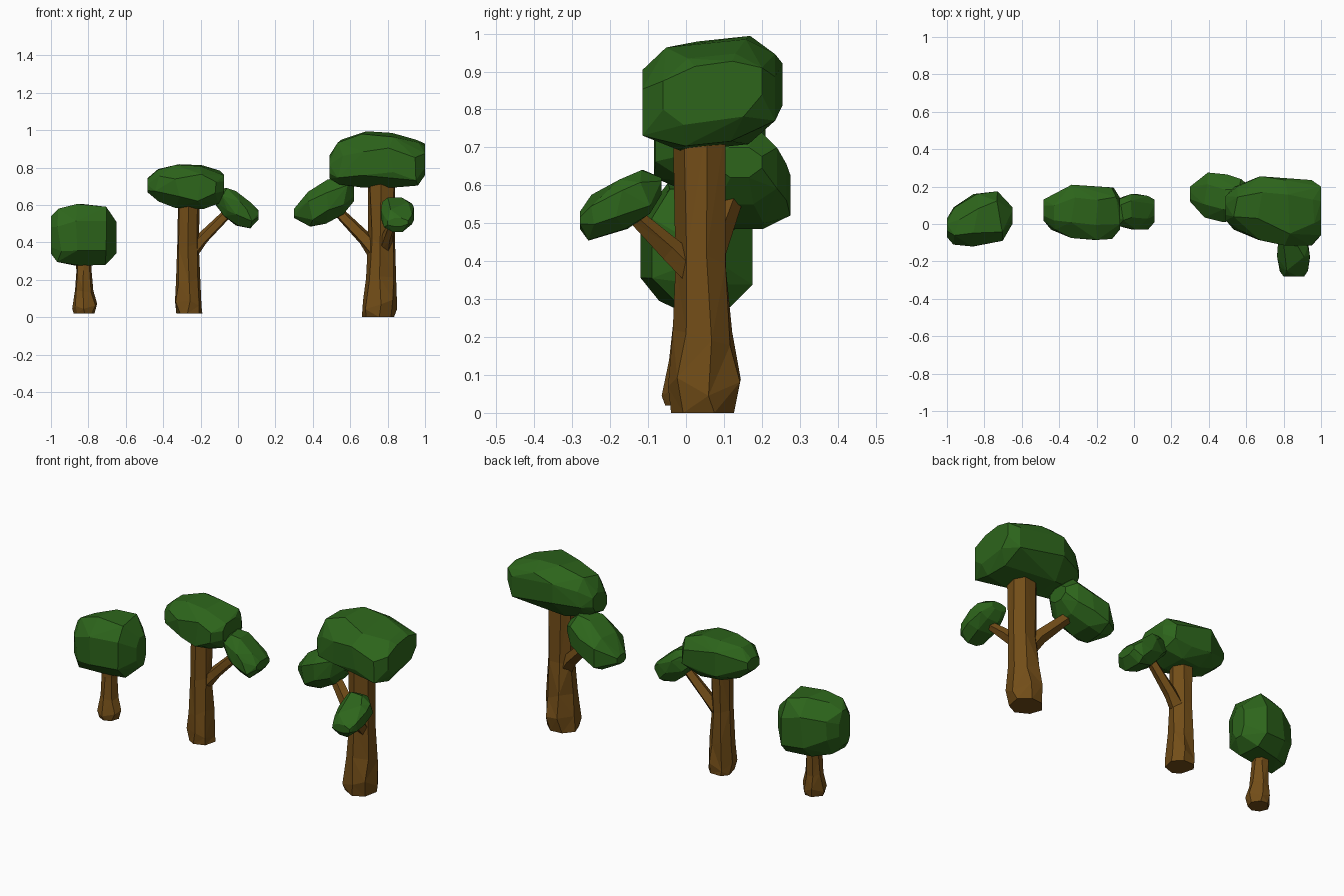
import bpy, bmesh, math, random
from mathutils import Vector

if "Cube" in bpy.data.objects:
    bpy.data.objects.remove(bpy.data.objects["Cube"])

random.seed(4)


def material(name, color):
    m = bpy.data.materials.new(name)
    m.diffuse_color = (*color, 1)
    m.use_nodes = True
    m.node_tree.nodes["Principled BSDF"].inputs["Base Color"].default_value = m.diffuse_color
    return m


LEAF = material("leaf green", (0.026, 0.13, 0.011))
BARK = material("bark brown", (0.17, 0.075, 0.009))


def finish(name, bm, mat):
    bmesh.ops.recalc_face_normals(bm, faces=bm.faces)
    mesh = bpy.data.meshes.new(name)
    bm.to_mesh(mesh)
    bm.free()
    mesh.materials.append(mat)
    ob = bpy.data.objects.new(name, mesh)
    bpy.context.collection.objects.link(ob)
    return ob


def canopy(name, stations, axis="x", skew=0.0, box=0.48, jitter=0.018):
    """Faceted leaf clump: chamfered rings (pos, lo, hi, zlo, zhi) wrapped in a hull."""
    ring = [(1, box), (box, 1), (-box, 1), (-1, box),
            (-1, -box), (-box, -1), (box, -1), (1, -box)]
    bm = bmesh.new()
    for i, (p, lo, hi, z0, z1) in enumerate(stations):
        inner = 0 < i < len(stations) - 1
        for u, w in ring:
            # slide corners along the box sides so the facets look hand cut
            if abs(u) < 1:
                u += random.uniform(-.18, .18)
            if abs(w) < 1:
                w += random.uniform(-.18, .18)
            h = (lo + hi) / 2 + u * (hi - lo) / 2
            z = (z0 + z1) / 2 + w * (z1 - z0) / 2 + skew * u
            q = p + (random.uniform(-jitter, jitter) if inner else 0)
            bm.verts.new((q, h, z) if axis == "x" else (h, q, z))
    res = bmesh.ops.convex_hull(bm, input=bm.verts)
    junk = {e for e in res["geom_interior"] + res["geom_unused"]
            if isinstance(e, bmesh.types.BMVert)}
    bmesh.ops.delete(bm, geom=list(junk), context="VERTS")
    bmesh.ops.dissolve_limit(bm, angle_limit=math.radians(5),
                             verts=bm.verts, edges=bm.edges)
    return finish(name, bm, LEAF)


def limb(name, rings, sides=7, jitter=0.07):
    """Faceted bark tube through rings (x, y, z, radius)."""
    bm = bmesh.new()
    pts = [Vector(r[:3]) for r in rings]
    d = (pts[-1] - pts[0]).normalized()
    side = d.cross(Vector((0, 1, 0))).normalized()
    up = side.cross(d)
    if d.z > 0.98:                          # trunks keep level rings
        side, up = Vector((1, 0, 0)), Vector((0, 1, 0))
    loops = []
    for j, (p, r) in enumerate(zip(pts, rings)):
        loop = []
        for k in range(sides):
            a = math.tau * (k + 0.25) / sides + random.uniform(-0.15, 0.15)
            rad = r[3] * (1.03 + random.uniform(-jitter, jitter))
            lift = d * random.uniform(-.3, .3) * r[3] if 0 < j < len(rings) - 1 else Vector()
            loop.append(bm.verts.new(p + lift + rad * (math.cos(a) * side + math.sin(a) * up)))
        loops.append(loop)
    for a, b in zip(loops, loops[1:]):
        for k in range(sides):
            n = (k + 1) % sides
            bm.faces.new((a[k], a[n], b[n], b[k]))
    bm.faces.new(loops[0][::-1])
    bm.faces.new(loops[-1])
    bmesh.ops.triangulate(bm, faces=[f for f in bm.faces if len(f.verts) == 4])
    return finish(name, bm, BARK)


# Small tree
limb("small_trunk", [(-.82, .0, .02, .055), (-.82, .0, .06, .062), (-.825, .005, .14, .048),
                     (-.825, .01, .25, .043), (-.825, .02, .36, .045)])
canopy("small_canopy", [(-1, -.07, .03, .34, .54), (-.95, -.11, .09, .295, .58),
                        (-.85, -.12, .16, .275, .605), (-.72, -.09, .175, .28, .59),
                        (-.65, 0, .09, .34, .51)])

# Middle tree
limb("middle_trunk", [(-.26, .05, .02, .068), (-.265, .05, .07, .075), (-.268, .05, .2, .066),
                      (-.265, .05, .38, .057), (-.263, .055, .64, .06)])
limb("middle_branch", [(-.25, .05, .35, .04), (-.19, .06, .42, .033), (-.03, .07, .58, .024)], 5)
canopy("middle_top_canopy", [(-.485, .02, .13, .67, .74), (-.43, -.03, .16, .62, .79),
                             (-.33, -.075, .21, .585, .815), (-.20, -.085, .20, .58, .81),
                             (-.11, -.08, .195, .61, .78), (-.075, -.03, .14, .66, .76)],
       skew=.005)
canopy("middle_side_canopy", [(-.12, .03, .12, .60, .66), (-.07, -.01, .14, .54, .69),
                              (0, -.03, .16, .49, .675), (.06, -.03, .15, .475, .61),
                              (.11, .01, .13, .52, .57)])

# Large tree
limb("large_trunk", [(.75, .045, 0, .082), (.758, .045, .07, .096), (.764, .042, .2, .08),
                     (.767, .04, .4, .07), (.77, .04, .76, .072)])
limb("large_left_branch", [(.74, .04, .34, .045), (.68, .065, .42, .036),
                           (.49, .14, .61, .026)], 5)
limb("large_front_branch", [(.785, .02, .37, .036), (.8, -.04, .43, .03),
                            (.84, -.16, .54, .02)], 5)
canopy("large_top_canopy", [(.49, .02, .15, .75, .86), (.55, -.03, .20, .72, .94),
                            (.67, -.085, .255, .70, .985), (.82, -.115, .235, .70, .975),
                            (.95, -.115, .235, .71, .94), (1, -.06, .20, .77, .92)],
       skew=.018)
canopy("large_left_canopy", [(.30, .12, .20, .53, .58), (.39, .035, .275, .485, .67),
                             (.48, .01, .265, .50, .735), (.57, .03, .24, .55, .75),
                             (.62, .08, .20, .62, .70)])
canopy("large_front_canopy", [(-.28, .80, .91, .485, .53), (-.24, .78, .93, .455, .575),
                              (-.17, .765, .94, .485, .615), (-.11, .77, .93, .525, .64),
                              (-.065, .79, .88, .575, .62)], axis="y")
